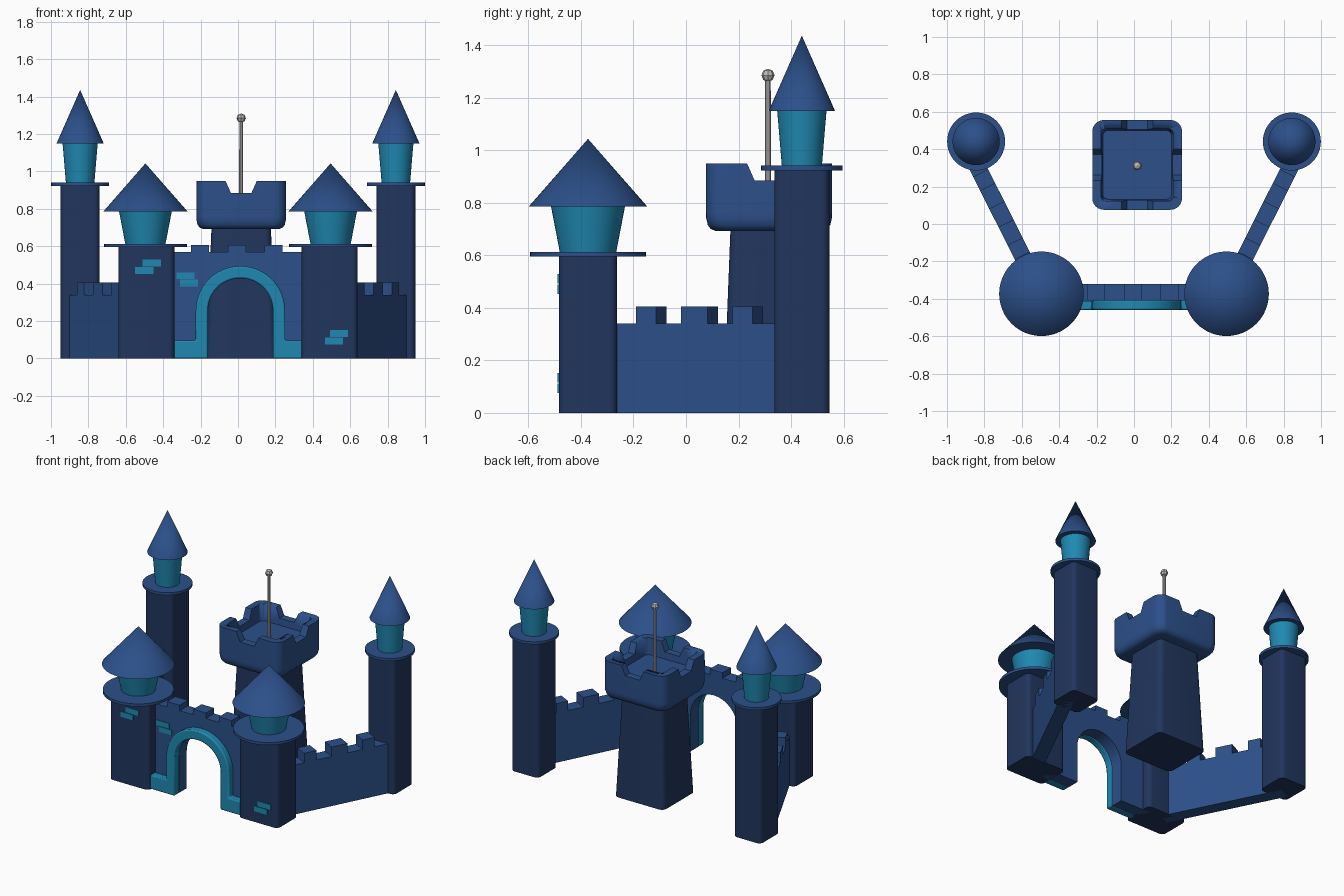
import bpy, bmesh, math
from mathutils import Vector

if "Cube" in bpy.data.objects:
    bpy.data.objects.remove(bpy.data.objects["Cube"])


def material(name, rgb):
    m = bpy.data.materials.new(name)
    m.diffuse_color = (*rgb, 1)
    m.use_nodes = True
    m.node_tree.nodes["Principled BSDF"].inputs["Base Color"].default_value = m.diffuse_color
    return m


BLUE = material("castle blue", (0.025, 0.080, 0.255))
NAVY = material("dark navy", (0.015, 0.036, 0.110))
TEAL = material("teal trim", (0.014, 0.250, 0.445))
GREY = material("pole grey", (0.50, 0.50, 0.50))


def finish(name, bm, mat, smooth=True):
    bmesh.ops.recalc_face_normals(bm, faces=bm.faces)
    me = bpy.data.meshes.new(name)
    bm.to_mesh(me)
    bm.free()
    ob = bpy.data.objects.new(name, me)
    bpy.context.collection.objects.link(ob)
    me.materials.append(mat)
    bpy.ops.object.select_all(action='DESELECT')
    ob.select_set(True)
    bpy.context.view_layer.objects.active = ob
    if smooth:
        bpy.ops.object.shade_smooth_by_angle(angle=math.radians(35))
    return ob


def loft(name, rings, mat, smooth=True):
    """Skin a list of equal closed rings and cap both ends."""
    bm = bmesh.new()
    vs = [[bm.verts.new(p) for p in r] for r in rings]
    n = len(rings[0])
    for a, b in zip(vs, vs[1:]):
        for i in range(n):
            j = (i + 1) % n
            bm.faces.new((a[i], a[j], b[j], b[i]))
    bm.faces.new(vs[0][::-1])
    bm.faces.new(vs[-1])
    return finish(name, bm, mat, smooth)


def rounded_prism(name, x, y, levels, r, mat):
    """levels = (z, half width, half depth), rounded vertical corners."""
    rings = []
    for z, hx, hy in levels:
        ring = []
        for k, (sx, sy) in enumerate([(1, 1), (-1, 1), (-1, -1), (1, -1)]):
            for i in range(7):
                a = math.pi / 2 * (k + i / 6)
                ring.append((x + sx * (hx - r) + r * math.cos(a),
                             y + sy * (hy - r) + r * math.sin(a), z))
        rings.append(ring)
    return loft(name, rings, mat)


def round_part(name, x, y, z0, z1, r0, r1, mat, seg=48):
    bm = bmesh.new()
    bmesh.ops.create_cone(bm, cap_ends=True, segments=seg, radius1=r0, radius2=r1, depth=z1 - z0)
    bmesh.ops.translate(bm, vec=(x, y, (z0 + z1) / 2), verts=bm.verts)
    return finish(name, bm, mat)


def slab(name, outline, origin, along, across, thick, mat, smooth=True):
    """Extrude an outline of (distance along, z) symmetrically across its plane."""
    o, u, w = Vector(origin), Vector(along), Vector(across)
    rings = [[o + u * s + w * t + Vector((0, 0, z)) for s, z in outline]
             for t in (-thick / 2, thick / 2)]
    return loft(name, rings, mat, smooth)


def bevel(ob, width):
    m = ob.modifiers.new("bevel", 'BEVEL')
    m.width, m.segments, m.limit_method = width, 2, 'ANGLE'
    m.angle_limit = math.radians(40)


def cut(ob, cutter):
    bpy.context.view_layer.objects.active = ob
    m = ob.modifiers.new("cut", 'BOOLEAN')
    m.operation, m.solver, m.object = 'DIFFERENCE', 'EXACT', cutter
    bpy.ops.object.modifier_apply(modifier=m.name)
    bpy.data.objects.remove(cutter)


def battlement(start, end, merlons, low, high):
    """Top edge with merlons (centre, half width), running from start to end."""
    pts = [(start, low)]
    for c, h in merlons:
        pts += [(c - h, low), (c - h, high), (c + h, high), (c + h, low)]
    return pts + [(end, low)]


FY, FX, BY, BX = -0.373, 0.495, 0.441, 0.844
for side, s in (("left", -1), ("right", 1)):
    # front towers
    n, x = side + "_front_tower_", s * FX
    rounded_prism(n + "body", s * 0.49, FY, [(0, .15, .111), (.6, .15, .111)], .03, NAVY)
    round_part(n + "ledge", x, FY, .595, .613, .221, .221, BLUE)
    round_part(n + "neck", x, FY, .61, .787, .107, .141, TEAL)
    round_part(n + "roof", x, FY, .785, 1.043, .226, 0, BLUE)
    # back towers
    n, x = side + "_back_tower_", s * BX
    rounded_prism(n + "body", x, BY, [(0, .104, .105), (.93, .104, .105)], .03, NAVY)
    round_part(n + "ledge", x, BY, .923, .941, .155, .155, BLUE)
    round_part(n + "neck", x, BY, .938, 1.152, .076, .094, TEAL)
    round_part(n + "roof", x, BY, 1.15, 1.436, .126, 0, BLUE)
    # slanted side wall, entering the outer half of the back tower
    d = Vector((s * 0.39, 0.775, 0))
    length = d.length
    d.normalize()
    merlons = [((y - FY) / d.y, h) for y, h in ((-.132, .043), (.052, .056), (.235, .042))]
    top = battlement(0.05, length, merlons, .34, .405)
    slab(side + "_side_wall", top + [(length, 0), (.05, 0)], (s * FX, FY, 0),
         d, (d.y, -d.x, 0), .09, BLUE, False)

# front wall with arched gateway
CX, CZ, RI, RO = 0.013, 0.255, 0.174, 0.239


def arc(r, n=24):
    return [(CX + r * math.cos(math.pi * i / n), CZ + r * math.sin(math.pi * i / n))
            for i in range(n + 1)]


outline = battlement(-.4, .4, [(-.204, .048), (-.005, .048), (.19, .048)], .568, .606)
outline += [(.4, 0), (CX + RI + .004, 0)] + arc(RI + .004) + [(CX - RI - .004, 0), (-.4, 0)]
slab("front_wall", outline, (0, -.365, 0), (1, 0, 0), (0, 1, 0), .09, BLUE)

# arch trim with wide feet
foot = .097
outline = [(.36, 0), (.36, foot), (CX + RO, foot)] + arc(RO)
outline += [(CX - RO, foot), (-.36, foot), (-.36, 0), (CX - RI, 0)]
outline += arc(RI)[::-1] + [(CX + RI, 0)]
bevel(slab("gate_arch_trim", outline, (0, -.433, 0), (1, 0, 0), (0, 1, 0), .054, TEAL), .008)

# accent bricks, (x, z, front surface y)
for i, (x, z, y) in enumerate([(-.462, .511, -.484), (-.502, .47, -.484),
                               (-.281, .443, -.41), (-.262, .403, -.41),
                               (.54, .134, -.484), (.513, .093, -.484)]):
    b = [(x - .049, z - .018), (x + .049, z - .018), (x + .049, z + .018), (x - .049, z + .018)]
    slab("accent_brick_%d" % (i + 1), b, (0, y, 0), (1, 0, 0), (0, 1, 0), .0095, TEAL, False)

# keep: tapering body and hollow crown
KX, KY = 0.017, 0.316
rounded_prism("keep_body", KX, KY, [(0, .188, .174), (.72, .158, .146)], .035, NAVY)
crown = rounded_prism("keep_crown", KX, KY,
                      [(.693, .205, .205), (.70, .222, .222), (.715, .233, .233),
                       (.74, .239, .239), (.76, .24, .24), (.95, .24, .24)], .062, BLUE)
cut(crown, rounded_prism("pocket", KX, KY, [(.84, .184, .184), (.97, .196, .196)], .03, BLUE))
notch = [(-.055, .885), (.055, .885), (.089, .962), (-.089, .962)]
for u, w in (((1, 0, 0), (0, 1, 0)), ((0, 1, 0), (1, 0, 0))):
    cut(crown, slab("notch", notch, (KX, KY, 0), u, w, .7, BLUE, False))

# flag pole and faceted knob
round_part("flag_pole", KX, .312, .83, 1.27, .0115, .0105, GREY, 10)
bm = bmesh.new()
bmesh.ops.create_uvsphere(bm, u_segments=8, v_segments=4, radius=.025)
bmesh.ops.translate(bm, vec=(KX, .312, 1.285), verts=bm.verts)
finish("pole_knob", bm, GREY, False)
